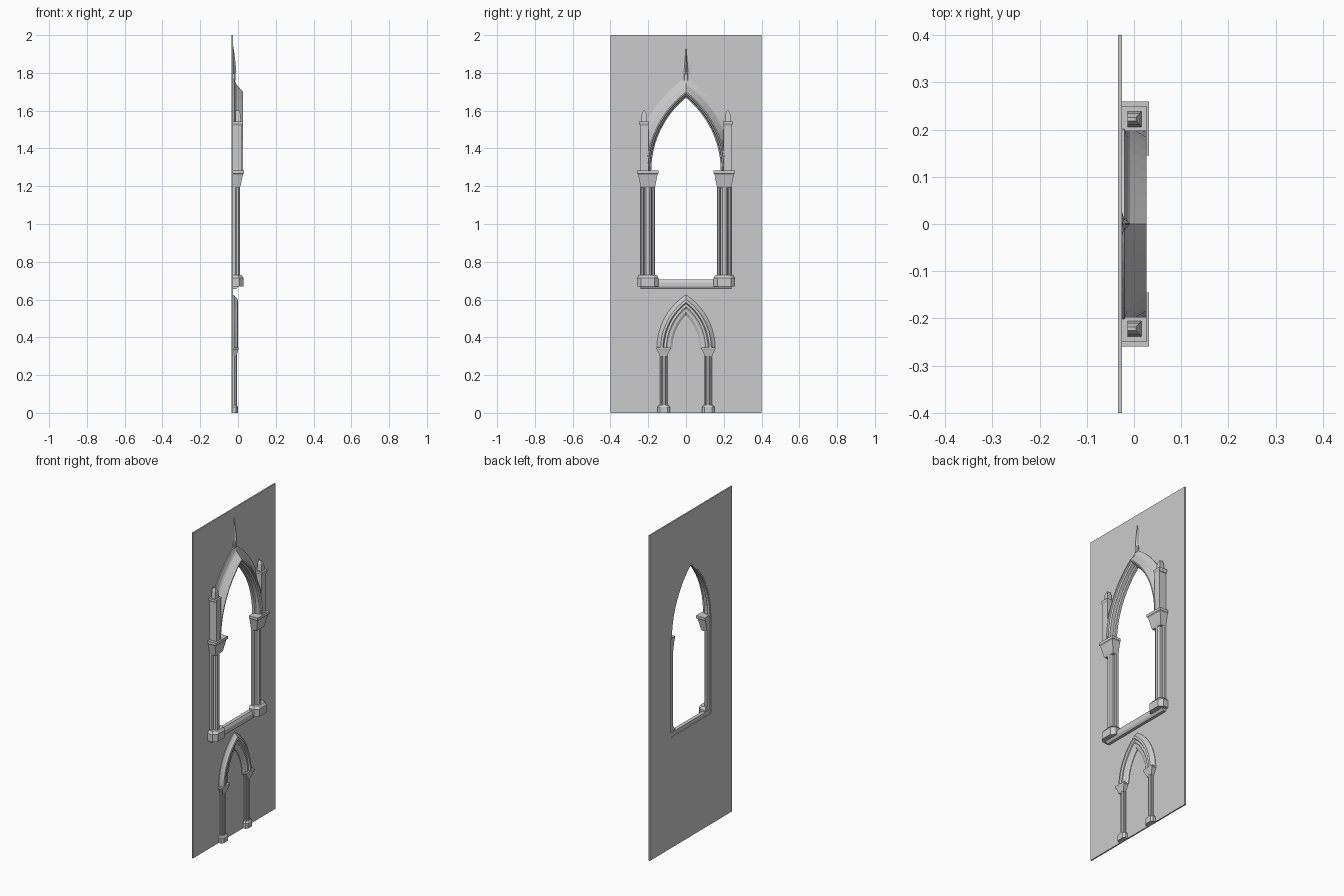
import bpy, bmesh, math

if "Cube" in bpy.data.objects:
    bpy.data.objects.remove(bpy.data.objects["Cube"])

BACK = -0.027   # parts are sunk slightly into the wall (wall x: -0.033 .. -0.025)


def make(name, verts, faces, mirror=True, drop_seam=False):
    me = bpy.data.meshes.new(name)
    me.from_pydata(verts, [], faces)
    bm = bmesh.new()
    bm.from_mesh(me)
    if drop_seam:
        seam = [f for f in bm.faces if all(abs(v.co.y) < 1e-5 for v in f.verts)]
        bmesh.ops.delete(bm, geom=seam, context='FACES')
    bmesh.ops.recalc_face_normals(bm, faces=bm.faces)
    bm.to_mesh(me)
    bm.free()
    ob = bpy.data.objects.new(name, me)
    bpy.context.collection.objects.link(ob)
    if mirror:
        m = ob.modifiers.new("mirror", 'MIRROR')
        m.use_axis = (False, True, False)
        m.merge_threshold = 0.0001
    return ob


def loft(name, rings, **kw):
    """Skin a stack of equal-length closed rings and cap both ends."""
    n = len(rings[0])
    verts = [p for r in rings for p in r]
    faces = [(k * n + i, k * n + (i + 1) % n, (k + 1) * n + (i + 1) % n, (k + 1) * n + i)
             for k in range(len(rings) - 1) for i in range(n)]
    last = (len(rings) - 1) * n
    faces += [tuple(range(n)), tuple(range(last, last + n))]
    return make(name, verts, faces, **kw)


# Half plans: (u across, v out from the wall), mirrored to a full outline
def plan(half):
    return half + [(-u, v) for u, v in reversed(half)]


RECT = plan([(1, 0), (1, 1)])
CHAMFER = plan([(1, 0), (1, .62), (.62, 1)])
CLUSTER = plan([(1, 0), (1, .38), (.85, .55), (.68, .55), (.55, .4), (.5, .78), (.25, 1)])
SPIKE = plan([(1, 0), (.35, .35), (.06, 1)])


def stack(name, shape, cy, levels, back=BACK, **kw):
    """levels: (z, half width in y, front x)"""
    return loft(name, [[(back + v * (fx - back), cy + u * hw, z) for u, v in shape]
                       for z, hw, fx in levels], **kw)


def arc(c, spring, apex, n, limit=9):
    """Half of a pointed arch, from springing line to the apex at y = 0."""
    r = math.hypot(c, apex - spring)
    end = math.acos(c / r)
    return [(max(0, min(limit, r * math.cos(end * i / n) - c)), spring + r * math.sin(end * i / n))
            for i in range(n + 1)]


def arch(name, c, spring, profile, n, limit=9):
    """profile: (apex height, x) for each moulding line, swept along the arch."""
    arcs = [[(x, y, z) for y, z in arc(c, spring, a, n, limit)] for a, x in profile]
    return loft(name, [[a[i] for a in arcs] for i in range(n + 1)], drop_seam=True)


# Wall with pointed window opening
outline = [(0, 0), (.4, 0), (.4, 2), (0, 2)]
outline += arc(.3186, 1.28, 1.68, 12)[::-1] + [(.1935, .68), (0, .68)]
loft("wall", [[(x, y, z) for y, z in outline] for x in (-.034, -.0255)], drop_seam=True)

# Window arch moulding
arch("window_arch", .3186, 1.28,
     [(1.775, BACK), (1.775, -.020), (1.748, -.013), (1.738, -.008), (1.700, .026), (1.692, .026),
      (1.690, .016), (1.680, .010), (1.678, -.010), (1.669, -.016), (1.669, -.033)], 12, limit=.205)

# Window columns: base, clustered shaft, flared capital
stack("window_column_base", CHAMFER, .202,
      [(.67, .057, .029), (.715, .057, .029), (.73, .046, .018)])
stack("window_column_shaft", CLUSTER, .202, [(.72, .038, .010), (1.21, .038, .010)])
stack("window_capital", RECT, .202,
      [(1.19, .036, .008), (1.20, .039, .013), (1.262, .051, .026),
       (1.268, .057, .032), (1.284, .057, .032)])

# Window sill
stack("window_sill", RECT, 0,
      [(.655, .24, -.008), (.668, .24, 0), (.69, .24, 0), (.705, .24, -.008)],
      back=-.030, mirror=False)

# Side posts with cap and small pinnacle
stack("side_post", RECT, .220, [(1.28, .021, .022), (1.53, .021, .022)])
stack("post_cap", RECT, .223, [(1.522, .021, .022), (1.532, .026, .027), (1.543, .026, .027)])
stack("post_pinnacle", RECT, .222,
      [(1.54, .017, .016), (1.585, .012, .012), (1.602, .004, .004)], back=-.014)

# Finial above the arch
stack("finial_stem", CHAMFER, 0, [(1.76, .012, -.014), (1.805, .010, -.014)], mirror=False)
stack("finial_spire", SPIKE, 0,
      [(1.795, .020, -.014), (1.808, .031, -.009), (1.86, .018, -.014), (1.94, .001, -.024)],
      mirror=False)

# Blind doorway arch
arch("door_arch", .1845, .34,
     [(.625, BACK), (.625, -.022), (.610, -.012), (.600, -.002), (.585, 0), (.578, -.009),
      (.562, -.007), (.552, -.013), (.535, -.014), (.518, -.022), (.518, BACK)], 10)

# Doorway columns
stack("door_column_base", CHAMFER, .118,
      [(0, .032, 0), (.032, .032, 0), (.042, .024, -.006)])
stack("door_column_shaft", CLUSTER, .117, [(.03, .020, -.006), (.315, .020, -.006)])
stack("door_capital", RECT, .119,
      [(.298, .019, -.008), (.305, .021, -.006), (.332, .034, 0), (.337, .038, .002), (.347, .038, .002)])
